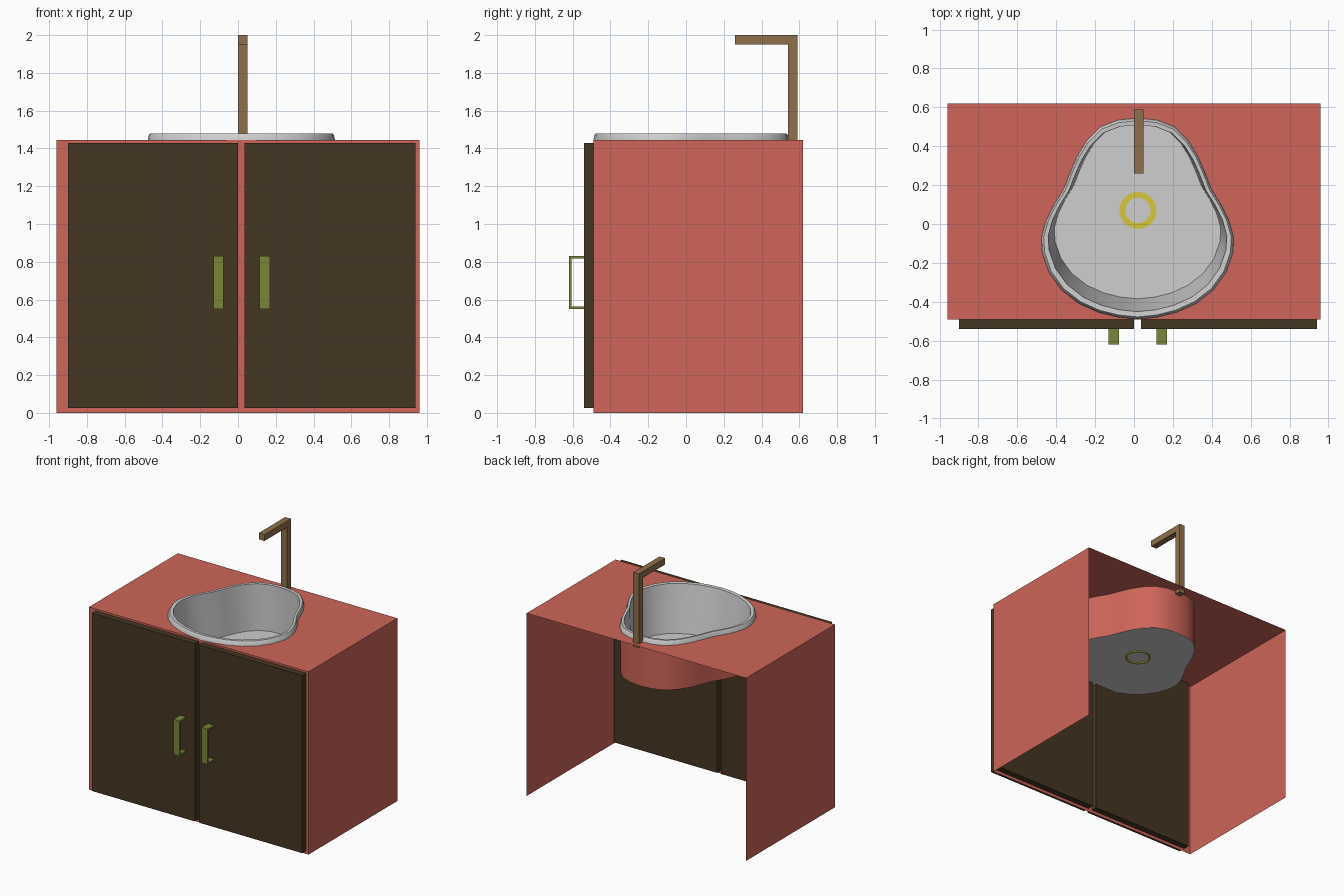
import bpy, bmesh
from mathutils import Vector

cube = bpy.data.objects.get("Cube")
if cube:
    bpy.data.objects.remove(cube, do_unlink=True)


def material(name, rgb):
    m = bpy.data.materials.new(name)
    m.use_nodes = True
    m.diffuse_color = (*rgb, 1)
    m.node_tree.nodes["Principled BSDF"].inputs["Base Color"].default_value = (*rgb, 1)
    return m


RED = material("coral red", (0.62, 0.13, 0.10))
BROWN = material("dark brown", (0.06, 0.037, 0.016))
OLIVE = material("olive green", (0.19, 0.24, 0.04))
BRONZE = material("bronze", (0.28, 0.16, 0.07))
GREY = material("light grey", (0.62, 0.62, 0.62))
YELLOW = material("yellow", (0.68, 0.57, 0.04))


def finish(name, bm, mat, smooth=False, recalc=True):
    if recalc:
        bmesh.ops.recalc_face_normals(bm, faces=bm.faces)
    mesh = bpy.data.meshes.new(name)
    bm.to_mesh(mesh)
    bm.free()
    mesh.materials.append(mat)
    ob = bpy.data.objects.new(name, mesh)
    bpy.context.collection.objects.link(ob)
    if smooth:
        bpy.ops.object.select_all(action='DESELECT')
        ob.select_set(True)
        bpy.context.view_layer.objects.active = ob
        bpy.ops.object.shade_smooth_by_angle(angle=0.5)
    return ob


def add_box(bm, lo, hi):
    lo, hi = Vector(lo), Vector(hi)
    verts = bmesh.ops.create_cube(bm, size=1)["verts"]
    for v in verts:
        v.co = (lo + hi) / 2 + v.co * (hi - lo)


def box(name, lo, hi, mat):
    bm = bmesh.new()
    add_box(bm, lo, hi)
    return finish(name, bm, mat)


# Basin outline: half of a rounded pear shape, mirrored
HALF = [(0, .545), (.1, .535), (.19, .50), (.26, .43), (.31, .35), (.345, .27),
        (.38, .18), (.43, .10), (.47, .02), (.495, -.07), (.49, -.15), (.455, -.25),
        (.39, -.34), (.30, -.41), (.20, -.455), (.10, -.48), (0, -.49)]
OUTLINE = HALF + [(-x, y) for x, y in HALF[-2:0:-1]]
MID = 0.018


def ring(bm, z, scale, shift=0):
    return [bm.verts.new((MID + x * scale, y * scale + shift, z)) for x, y in OUTLINE]


def bridge(bm, a, b):
    n = len(a)
    for i in range(n):
        j = (i + 1) % n
        bm.faces.new((a[i], a[j], b[j], b[i]))


# Cabinet shell: thin sheets, open at the back and underneath
W, FRONT, BACK, TOP = 0.96, -0.49, 0.62, 1.445
FLOOR = 1.09
bm = bmesh.new()
corners = [(-W, BACK), (-W, FRONT), (W, FRONT), (W, BACK)]
upper = [bm.verts.new((x, y, TOP)) for x, y in corners]
lower = [bm.verts.new((x, y, 0)) for x, y in corners]
hole = ring(bm, TOP, 0.99)
edges = [bm.edges.new((loop[i - 1], loop[i])) for loop in (upper, hole) for i in range(len(loop))]
bmesh.ops.triangle_fill(bm, use_beauty=True, edges=edges, normal=(0, 0, 1))
for f in bm.faces:
    f.normal_update()
    if f.normal.z < 0:
        f.normal_flip()
for i in range(3):
    bm.faces.new((upper[i], lower[i], lower[i + 1], upper[i + 1]))
cabinet = finish("cabinet_shell", bm, RED, recalc=False)

# Red casing around the underside of the basin
bm = bmesh.new()
bridge(bm, ring(bm, TOP, 0.99), ring(bm, FLOOR, 0.99))
finish("basin_casing", bm, RED, smooth=True)

# Basin: underside, outer wall, raised rim, tapered inside and floor
bm = bmesh.new()
profile = [(FLOOR, .985, 0), (TOP, .985, 0), (TOP, 1, 0), (1.47, .99, 0), (1.48, .975, 0),
           (1.478, .928, .004), (FLOOR + .02, .865, .039)]
rings = [ring(bm, *p) for p in profile]
for a, b in zip(rings, rings[1:]):
    bridge(bm, a, b)
bm.faces.new(rings[0])
bm.faces.new(rings[-1])
finish("basin", bm, GREY, smooth=True)

# Drain ring, showing on both sides of the basin floor
bm = bmesh.new()
loops = []
for radius, z in [(.095, 1.083), (.095, 1.116), (.065, 1.116), (.085, 1.083)]:
    verts = bmesh.ops.create_circle(bm, segments=32, radius=radius)["verts"]
    for v in verts:
        v.co += Vector((.02, .07, z))
    loops.append(verts)
for i in range(4):
    bridge(bm, loops[i - 1], loops[i])
finish("drain_ring", bm, YELLOW, smooth=True)

# Doors, set through the front sheet
for side, x0, x1 in [("right", -.90, 0), ("left", .035, .94)]:
    box(side + "_door", (x0, -.54, .025), (x1, -.44, 1.43), BROWN)

# Door handles: a flat grip on two short brackets
for side, x0 in [("right", -.13), ("left", .115)]:
    x1, z0, z1, t = x0 + .054, .55, .83, .013
    bm = bmesh.new()
    add_box(bm, (x0, -.62, z0), (x1, -.62 + t, z1))
    for z in (z0, z1 - t):
        add_box(bm, (x0, -.62 + t, z), (x1, -.54, z + t))
    finish(side + "_handle", bm, OLIVE)

# Tap: an angular pipe extruded from a side profile
bm = bmesh.new()
path = [(.54, 1.415), (.59, 1.415), (.59, 2), (.26, 2), (.26, 1.95), (.54, 1.95)]
face = bm.faces.new([bm.verts.new((0, y, z)) for y, z in path])
grown = bmesh.ops.extrude_face_region(bm, geom=[face])["geom"]
for v in grown:
    if isinstance(v, bmesh.types.BMVert):
        v.co.x = .05
finish("tap", bm, BRONZE)
